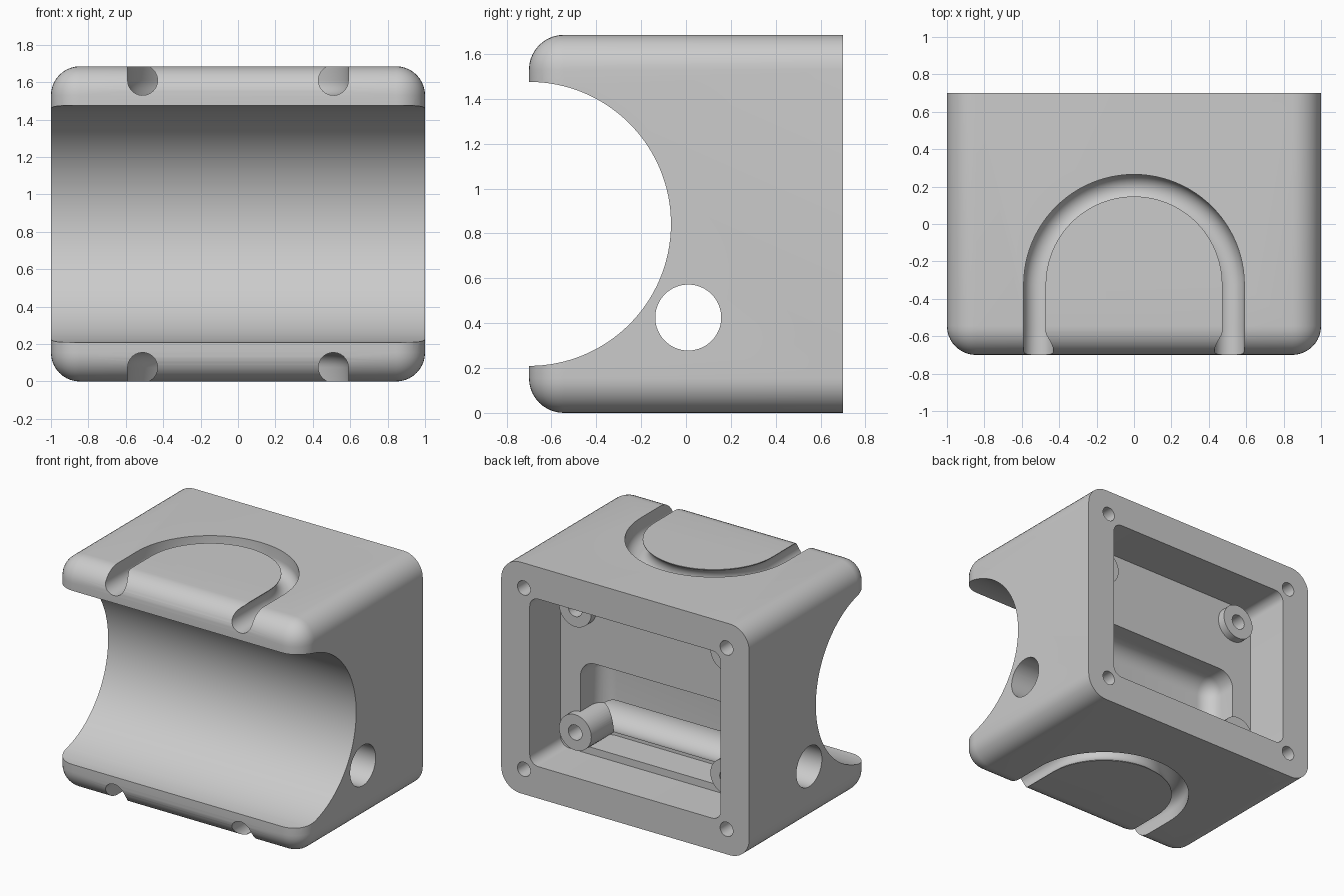
import bpy, bmesh, math
from mathutils import Matrix, Vector

cube = bpy.data.objects.get("Cube")
if cube:
    bpy.data.objects.remove(cube, do_unlink=True)

HEIGHT = 1.685
MID = HEIGHT / 2
FLOOR_Y = 0.345   # rear wall of the main cavity

grey = bpy.data.materials.new("light_grey")
grey.use_nodes = True
colour = (0.6, 0.6, 0.6, 1)
grey.diffuse_color = colour
grey.node_tree.nodes["Principled BSDF"].inputs["Base Color"].default_value = colour


def finish(name, bm):
    bmesh.ops.recalc_face_normals(bm, faces=bm.faces)
    mesh = bpy.data.meshes.new(name)
    bm.to_mesh(mesh)
    bm.free()
    mesh.materials.append(grey)
    obj = bpy.data.objects.new(name, mesh)
    bpy.context.collection.objects.link(obj)
    return obj


def rounded_box(name, low, high, radius, keep):
    """Box whose edges are rounded where keep(edge midpoint) is true."""
    low, high = Vector(low), Vector(high)
    bm = bmesh.new()
    bmesh.ops.create_cube(bm, size=1)
    for v in bm.verts:
        v.co = (low + high) / 2 + v.co * (high - low)
    edges = [e for e in bm.edges if keep((e.verts[0].co + e.verts[1].co) / 2)]
    bmesh.ops.bevel(bm, geom=edges, offset=radius, segments=10,
                    profile=0.5, affect='EDGES')
    return finish(name, bm)


def cylinder(name, axis, centre, radius, length, sides=48):
    bm = bmesh.new()
    turn = Matrix.Rotation(math.pi / 2, 4, 'Y' if axis == 'X' else 'X')
    bmesh.ops.create_cone(bm, cap_ends=True, segments=sides, radius1=radius,
                          radius2=radius, depth=length,
                          matrix=Matrix.Translation(centre) @ turn)
    return finish(name, bm)


def combine(target, tool, operation):
    mod = target.modifiers.new(tool.name, 'BOOLEAN')
    mod.operation = operation
    mod.solver = 'EXACT'
    mod.object = tool
    bpy.context.view_layer.objects.active = target
    bpy.ops.object.modifier_apply(modifier=mod.name)
    bpy.data.objects.remove(tool, do_unlink=True)


def groove(name, side):
    """U-shaped channel swept around an arch; side is 1 for top, -1 for bottom."""
    r, base = 0.08, MID + side * (MID - 0.075)
    # Round bottom, straight outer wall, slightly overhanging inner wall
    section = [(r, 0.2)]
    for i in range(21):
        a = -math.radians(242) * i / 20
        section.append((r * math.cos(a), r * math.sin(a)))
    section.append((section[-1][0], 0.2))
    # Path as (point, outward direction)
    path = [((0.51, -0.9), (1, 0))]
    for i in range(49):
        a = math.pi * i / 48
        d = (math.cos(a), math.sin(a))
        path.append(((0.51 * d[0], -0.325 + 0.51 * d[1]), d))
    path.append(((-0.51, -0.9), (-1, 0)))
    bm = bmesh.new()
    rings = [[bm.verts.new((p[0] + d[0] * u, p[1] + d[1] * u, base + side * w))
              for u, w in section] for p, d in path]
    n = len(section)
    for a, b in zip(rings, rings[1:]):
        for i in range(n):
            j = (i + 1) % n
            bm.faces.new((a[i], a[j], b[j], b[i]))
    bm.faces.new(rings[0])
    bm.faces.new(rings[-1])
    return finish(name, bm)


# Main block, square at the back and rounded everywhere else
body = rounded_box("housing", (-1, -0.7, 0), (1, 0.7, HEIGHT), 0.155,
                   lambda m: m.y < 0.6)

# Large half-round saddle across the front
combine(body, cylinder("saddle_cutter", 'X', (0, -0.7, MID), 0.633, 3, 128),
        'DIFFERENCE')

# Strap grooves in the top and bottom
for label, side in (("top", 1), ("bottom", -1)):
    combine(body, groove(label + "_groove_cutter", side), 'DIFFERENCE')

# Cavity opening at the back
combine(body, rounded_box("cavity_cutter", (-0.77, FLOOR_Y, 0.232),
                          (0.77, 0.9, HEIGHT - 0.232), 0.07,
                          lambda m: abs(m.x) > 0.5 and abs(m.z - MID) > 0.3),
        'DIFFERENCE')

# Deeper pocket in the cavity floor
combine(body, rounded_box("pocket_cutter", (-0.61, 0.1, 0.285),
                          (0.61, 0.5, 0.9), 0.12,
                          lambda m: m.y < 0.45 and m.z > 0.4),
        'DIFFERENCE')

# Mounting bosses
spots = [(x, z) for x in (-0.61, 0.61) for z in (MID - 0.45, MID + 0.45)]
for x, z in spots:
    combine(body, cylinder("boss", 'Y', (x, 0.24, z), 0.13, 0.33), 'UNION')
for x, z in spots:
    combine(body, cylinder("boss_hole_cutter", 'Y', (x, 0.36, z), 0.055, 0.3, 32),
            'DIFFERENCE')

# Cable hole running from side to side
combine(body, cylinder("cable_hole_cutter", 'X', (0, 0.01, 0.425), 0.147, 3, 64),
        'DIFFERENCE')

# Lid screw holes in the rear rim
for x in (-0.817, 0.817):
    for z in (0.182, HEIGHT - 0.182):
        combine(body, cylinder("screw_hole_cutter", 'Y', (x, 0.7, z), 0.052, 0.6, 32),
                'DIFFERENCE')

# Smooth the curved faces, keep the edges sharp
bpy.ops.object.select_all(action='DESELECT')
body.select_set(True)
bpy.context.view_layer.objects.active = body
bpy.ops.object.shade_smooth_by_angle(angle=math.radians(30))
